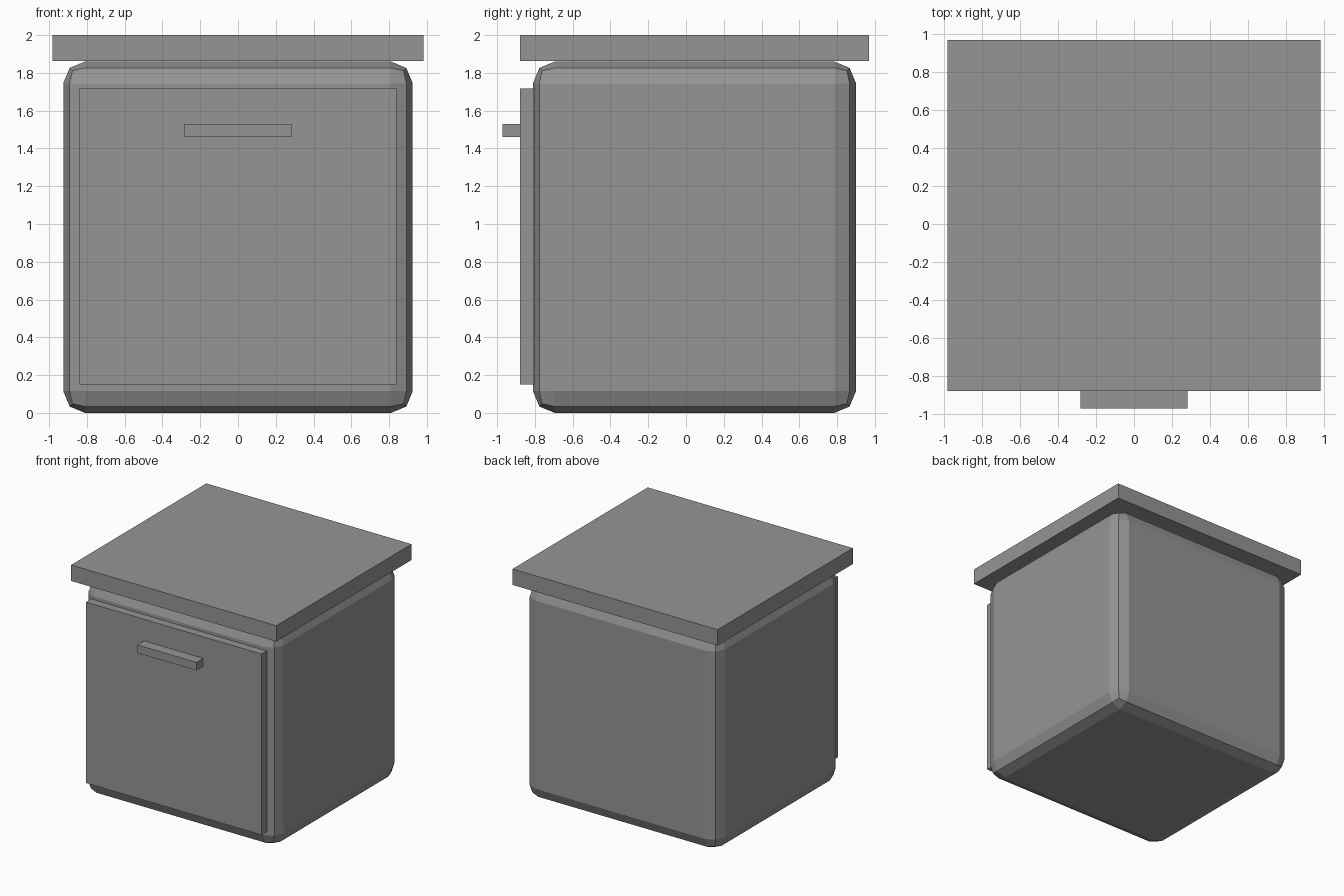
import bpy
from mathutils import Vector

cube = bpy.data.objects.get("Cube")
if cube:
    bpy.data.objects.remove(cube, do_unlink=True)

# One plain grey for every part
grey = bpy.data.materials.new("mid_grey")
grey.use_nodes = True
COLOUR = (0.3, 0.3, 0.3, 1.0)
grey.diffuse_color = COLOUR
grey.node_tree.nodes["Principled BSDF"].inputs["Base Color"].default_value = COLOUR


def box(name, low, high, bevel=0.0):
    """Box between two corners, with an optional two-step chamfer."""
    low, high = Vector(low), Vector(high)
    bpy.ops.mesh.primitive_cube_add(size=1, location=(low + high) / 2)
    obj = bpy.context.object
    obj.name = obj.data.name = name
    for vert in obj.data.vertices:
        vert.co *= high - low
    obj.data.materials.append(grey)
    if bevel:
        mod = obj.modifiers.new("rounded_edges", 'BEVEL')
        mod.width = bevel
        mod.segments = 2
        mod.limit_method = 'NONE'
    return obj


# Cabinet body with rounded edges
box("cabinet_body", (-0.925, -0.81, 0.0), (0.925, 0.9, 1.86), bevel=0.115)

# Overhanging worktop
box("worktop", (-0.983, -0.88, 1.862), (0.983, 0.97, 2.0))

# Door panel on the front
box("door", (-0.84, -0.88, 0.15), (0.84, -0.805, 1.717))

# Bar handle near the top of the door
box("handle", (-0.283, -0.972, 1.46), (0.283, -0.875, 1.53))
